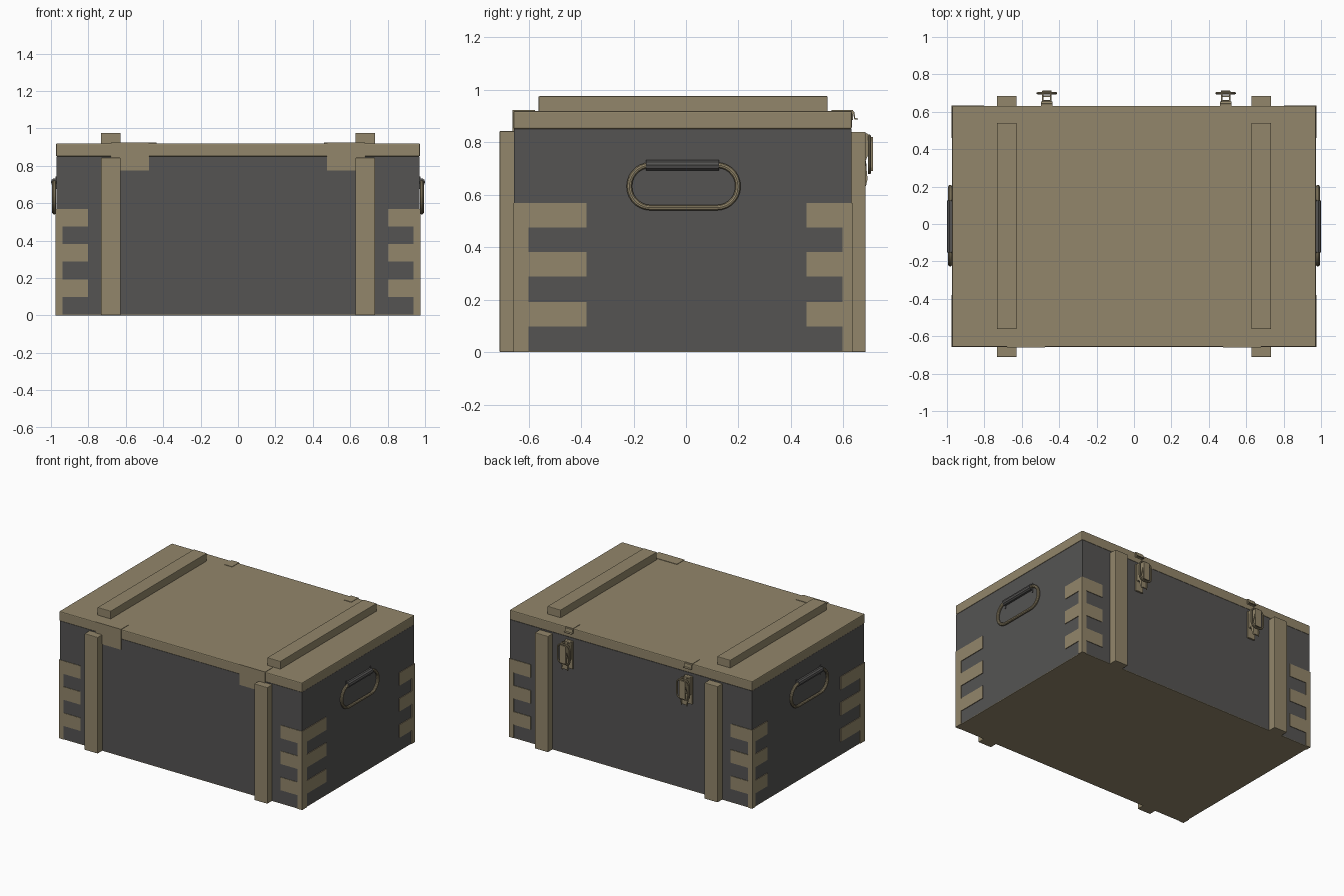
import bpy, bmesh, math

if "Cube" in bpy.data.objects:
    bpy.data.objects.remove(bpy.data.objects["Cube"])


def material(name, rgb):
    m = bpy.data.materials.new(name)
    m.diffuse_color = (*rgb, 1)
    m.use_nodes = True
    m.node_tree.nodes["Principled BSDF"].inputs["Base Color"].default_value = m.diffuse_color
    return m


TAN = material("tan_paint", (0.29, 0.24, 0.145))
DARK = material("dark_grey_paint", (0.09, 0.088, 0.086))


def finish(bm, name, mat, bevel=0):
    bmesh.ops.recalc_face_normals(bm, faces=bm.faces)
    me = bpy.data.meshes.new(name)
    bm.to_mesh(me)
    bm.free()
    me.materials.append(mat)
    ob = bpy.data.objects.new(name, me)
    bpy.context.collection.objects.link(ob)
    if bevel:
        mod = ob.modifiers.new("Bevel", "BEVEL")
        mod.width, mod.segments = bevel, 2
    return ob


def boxes(name, mat, *ranges, bevel=0):
    """One object of boxes, each (x0, x1, y0, y1, z0, z1)."""
    bm = bmesh.new()
    for x0, x1, y0, y1, z0, z1 in ranges:
        vs = bmesh.ops.create_cube(bm, size=1)["verts"]
        for v in vs:
            v.co = ((x0 + x1) / 2 + v.co.x * (x1 - x0),
                    (y0 + y1) / 2 + v.co.y * (y1 - y0),
                    (z0 + z1) / 2 + v.co.z * (z1 - z0))
    return finish(bm, name, mat, bevel)


def prism(name, mat, pts, place, a, b):
    """Extrude a 2D outline between depths a and b; place maps (u, v, depth) to xyz."""
    bm = bmesh.new()
    f = bm.faces.new([bm.verts.new(place(u, v, a)) for u, v in pts])
    new = bmesh.ops.extrude_face_region(bm, geom=[f])["geom"]
    for v in new:
        if isinstance(v, bmesh.types.BMVert):
            i = min(range(len(pts)), key=lambda k: (v.co - type(v.co)(place(*pts[k], a))).length)
            v.co = place(*pts[i], b)
    return finish(bm, name, mat)


def tube(name, mat, pts, radius, cyclic=True):
    cu = bpy.data.curves.new(name, "CURVE")
    cu.dimensions = "3D"
    cu.bevel_depth, cu.bevel_resolution = radius, 3
    cu.use_fill_caps = True
    sp = cu.splines.new("POLY")
    sp.points.add(len(pts) - 1)
    for p, co in zip(sp.points, pts):
        p.co = (*co, 1)
    sp.use_cyclic_u = cyclic
    cu.materials.append(mat)
    ob = bpy.data.objects.new(name, cu)
    bpy.context.collection.objects.link(ob)
    bpy.ops.object.select_all(action="DESELECT")
    ob.select_set(True)
    bpy.context.view_layer.objects.active = ob
    bpy.ops.object.convert(target="MESH")
    bpy.ops.object.shade_smooth_by_angle()
    return ob


def stadium(half_u, half_v, cu, cv, r, n=8):
    """Rounded rectangle outline."""
    out = []
    for k, (sx, sy) in enumerate(((1, 1), (-1, 1), (-1, -1), (1, -1))):
        for i in range(n):
            t = math.pi / 2 * (k + i / (n - 1) * 0.98)
            out.append((cu + sx * (half_u - r) + r * math.cos(t),
                        cv + sy * (half_v - r) + r * math.sin(t)))
    return out


# Crate body, floor and lid
boxes("crate_body", DARK, (-0.97, 0.97, -0.655, 0.63, 0.004, 0.85))
boxes("crate_floor", TAN, (-0.97, 0.97, -0.655, 0.63, 0, 0.004))
boxes("lid", TAN, (-0.973, 0.973, -0.658, 0.632, 0.85, 0.92), bevel=0.006)

# Comb outline shared by all corner plates: strip w wide, fingers reaching f
def comb(w, f):
    pts = [(0, 0), (w, 0)]
    for z in (0.098, 0.288, 0.475):
        pts += [(w, z), (f, z), (f, z + 0.094), (w, z + 0.094)]
    return pts[:-1] + [(0, 0.569)]


for s, side in ((-1, "left"), (1, "right")):
    # Wooden battens on front, back and lid
    x0, x1 = sorted((s * 0.627, s * 0.733))
    boxes(side + "_front_batten", TAN, (x0, x1, -0.711, -0.65, 0, 0.843), bevel=0.004)
    boxes(side + "_back_batten", TAN, (x0, x1, 0.625, 0.685, 0, 0.84), bevel=0.004)
    boxes(side + "_lid_batten", TAN, (x0, x1, -0.562, 0.54, 0.915, 0.976), bevel=0.004)

    # Corner plates
    prism(side + "_front_corner_plate", TAN, comb(0.036, 0.173),
          lambda u, v, d: (s * (0.975 - u), d, v), -0.658, -0.654)
    prism(side + "_back_corner_plate", TAN, comb(0.036, 0.173),
          lambda u, v, d: (s * (0.975 - u), d, v), 0.629, 0.634)
    prism(side + "_end_front_plate", TAN, comb(0.057, 0.278),
          lambda u, v, d: (s * d, -0.658 + u, v), 0.969, 0.975)
    prism(side + "_end_back_plate", TAN, comb(0.037, 0.175),
          lambda u, v, d: (s * d, 0.634 - u, v), 0.969, 0.975)

    # Hinge plate wrapped over the front edge of the lid
    h0, h1 = sorted((s * 0.475, s * 0.68))
    boxes(side + "_hinge", TAN, (h0, h1, -0.661, -0.65, 0.775, 0.923),
          (h0, h1, -0.65, -0.575, 0.915, 0.923))

    # Carry handle: ring, grip and the clip holding it
    ring = stadium(0.207, 0.081, -0.009, 0.632, 0.08)
    tube(side + "_handle_ring", TAN, [(s * 0.983, y, z) for y, z in ring], 0.011)
    tube(side + "_handle_grip", DARK,
         [(s * 0.979, -0.152, 0.713), (s * 0.979, 0.125, 0.713)], 0.021, False)
    c0, c1 = sorted((s * 0.968, s * 0.975))
    boxes(side + "_handle_clip", DARK, (c0, c1, -0.155, -0.148, 0.675, 0.742),
          (c0, c1, 0.121, 0.128, 0.675, 0.742))

    # Back latch: base, lever, cheeks and open wire loop
    cx = 0.012 + s * 0.478
    boxes(side + "_latch_base", TAN, (cx - 0.03, cx + 0.03, 0.628, 0.642, 0.63, 0.83),
          (cx - 0.024, cx + 0.024, 0.642, 0.662, 0.70, 0.83), bevel=0.002)
    cheek = [(0.64, 0.825), (0.69, 0.835), (0.705, 0.82), (0.705, 0.78),
             (0.685, 0.73), (0.692, 0.66), (0.686, 0.632), (0.675, 0.66), (0.66, 0.72)]
    for e in (-1, 1):
        prism(side + "_latch_cheek", TAN, cheek, lambda u, v, d: (d, u, v),
              cx + e * 0.018, cx + e * 0.025)
    boxes(side + "_latch_lever", TAN, (cx - 0.025, cx + 0.025, 0.703, 0.713, 0.69, 0.82),
          (cx - 0.018, cx + 0.018, 0.678, 0.688, 0.64, 0.72), bevel=0.002)
    loop = stadium(0.049, 0.07, cx, 0.754, 0.035, 6)
    tube(side + "_latch_loop", TAN, [(x, 0.699, z) for x, z in loop], 0.006)

    # Catch on the lid with a down-turned hook
    boxes(side + "_lid_catch", TAN, (cx - 0.03, cx + 0.03, 0.555, 0.636, 0.915, 0.923),
          (cx - 0.03, cx + 0.03, 0.63, 0.636, 0.885, 0.92))
    prism(side + "_catch_hook", TAN,
          [(0.633, 0.921), (0.642, 0.916), (0.645, 0.893), (0.655, 0.89),
           (0.655, 0.886), (0.642, 0.886), (0.637, 0.91)],
          lambda u, v, d: (d, u, v), cx - 0.03, cx + 0.03)
